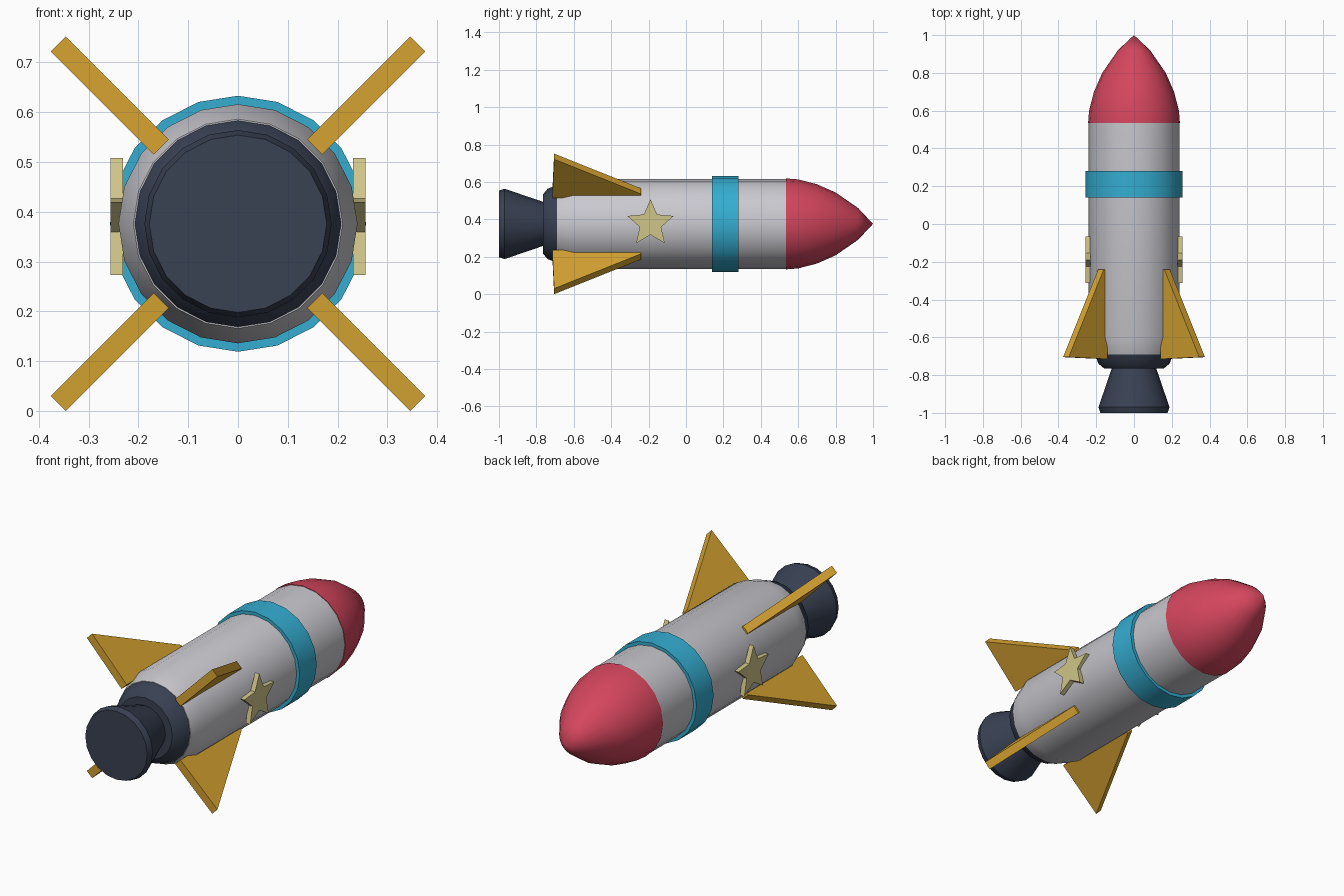
import bpy
import bmesh
import math
from mathutils import Matrix, Vector

cube = bpy.data.objects.get("Cube")
if cube:
    bpy.data.objects.remove(cube, do_unlink=True)

AXIS_Z = 0.376
SIDES = 20


def material(name, r, g, b):
    mat = bpy.data.materials.new(name)
    mat.use_nodes = True
    mat.diffuse_color = (r, g, b, 1)
    bsdf = mat.node_tree.nodes["Principled BSDF"]
    bsdf.inputs["Base Color"].default_value = (r, g, b, 1)
    bsdf.inputs["Roughness"].default_value = 0.6
    return mat


white = material("hull_white", 0.58, 0.58, 0.62)
red = material("nose_red", 0.66, 0.06, 0.11)
blue = material("band_blue", 0.035, 0.42, 0.64)
gold = material("fin_gold", 0.66, 0.36, 0.03)
cream = material("star_cream", 0.63, 0.56, 0.25)
dark = material("engine_dark", 0.04, 0.052, 0.085)


def finish(name, bm, mat, angle=35):
    bmesh.ops.remove_doubles(bm, verts=bm.verts, dist=1e-5)
    bmesh.ops.recalc_face_normals(bm, faces=bm.faces)
    mesh = bpy.data.meshes.new(name)
    bm.to_mesh(mesh)
    bm.free()
    mesh.materials.append(mat)
    obj = bpy.data.objects.new(name, mesh)
    bpy.context.collection.objects.link(obj)
    bpy.ops.object.select_all(action="DESELECT")
    obj.select_set(True)
    bpy.context.view_layer.objects.active = obj
    bpy.ops.object.shade_smooth_by_angle(angle=math.radians(angle))
    return obj


def lathe(name, profile, mat):
    """Revolve (y, radius) points round the long axis and cap open ends."""
    bm = bmesh.new()
    rings = []
    for y, r in profile:
        turns = [2 * math.pi * i / SIDES for i in range(SIDES)]
        if r == 0:
            rings.append([bm.verts.new((0, y, AXIS_Z))] * SIDES)
        else:
            rings.append([bm.verts.new((r * math.cos(a), y, AXIS_Z + r * math.sin(a)))
                          for a in turns])
    for a, b in zip(rings, rings[1:]):
        for i in range(SIDES):
            j = (i + 1) % SIDES
            bm.faces.new(dict.fromkeys((a[i], a[j], b[j], b[i])))
    for ring in (rings[0], rings[-1]):
        if ring[0] is not ring[1]:
            bm.faces.new(ring)
    return finish(name, bm, mat)


def plate(name, outline, thickness, matrix, mat):
    """Extrude a flat outline symmetrically about its plane, then place it."""
    bm = bmesh.new()
    face = bm.faces.new([bm.verts.new((u, v, -thickness / 2)) for u, v in outline])
    new = bmesh.ops.extrude_face_region(bm, geom=[face])["geom"]
    bmesh.ops.translate(bm, vec=(0, 0, thickness),
                        verts=[g for g in new if isinstance(g, bmesh.types.BMVert)])
    bm.transform(matrix)
    return finish(name, bm, mat, 20)


# Hull, nose, band and engine
lathe("hull", [(-0.69, 0.21), (-0.6, 0.24), (0.54, 0.24)], white)
lathe("nose_cone", [(0.535, 0.243), (0.6, 0.238), (0.7, 0.212), (0.8, 0.168),
                    (0.92, 0.085), (1.0, 0)], red)
lathe("blue_band", [(0.14, 0.257), (0.28, 0.257)], blue)
lathe("engine_collar", [(-0.765, 0.158), (-0.74, 0.188), (-0.685, 0.209)], dark)
lathe("engine_nozzle", [(-1.0, 0.178), (-0.97, 0.188), (-0.75, 0.113)], dark)

# Four diagonal fins: u is distance from the axis, v runs along the hull
fin = [(0.51, -0.705), (0.247, -0.24), (0.218, -0.24), (0.218, -0.715)]
for label, angle in (("upper_left", 45), ("upper_right", 135),
                     ("lower_right", 225), ("lower_left", 315)):
    turn = Matrix.Rotation(math.radians(-angle), 4, "Y")
    plate("fin_" + label, fin, 0.042,
          Matrix.Translation((0, 0, AXIS_Z)) @ turn, gold)

# Star badge on each flank
star = []
for i in range(10):
    r = 0.13 if i % 2 == 0 else 0.06
    a = math.pi / 2 + i * math.pi / 5
    star.append((r * math.cos(a), r * math.sin(a)))
for label, side in (("left", 1), ("right", -1)):
    place = Matrix((Vector((0, 0, 1, side * 0.2435)), Vector((1, 0, 0, -0.19)),
                    Vector((0, 1, 0, AXIS_Z + 0.002)), Vector((0, 0, 0, 1))))
    plate("star_" + label, star, 0.025, place, cream)
